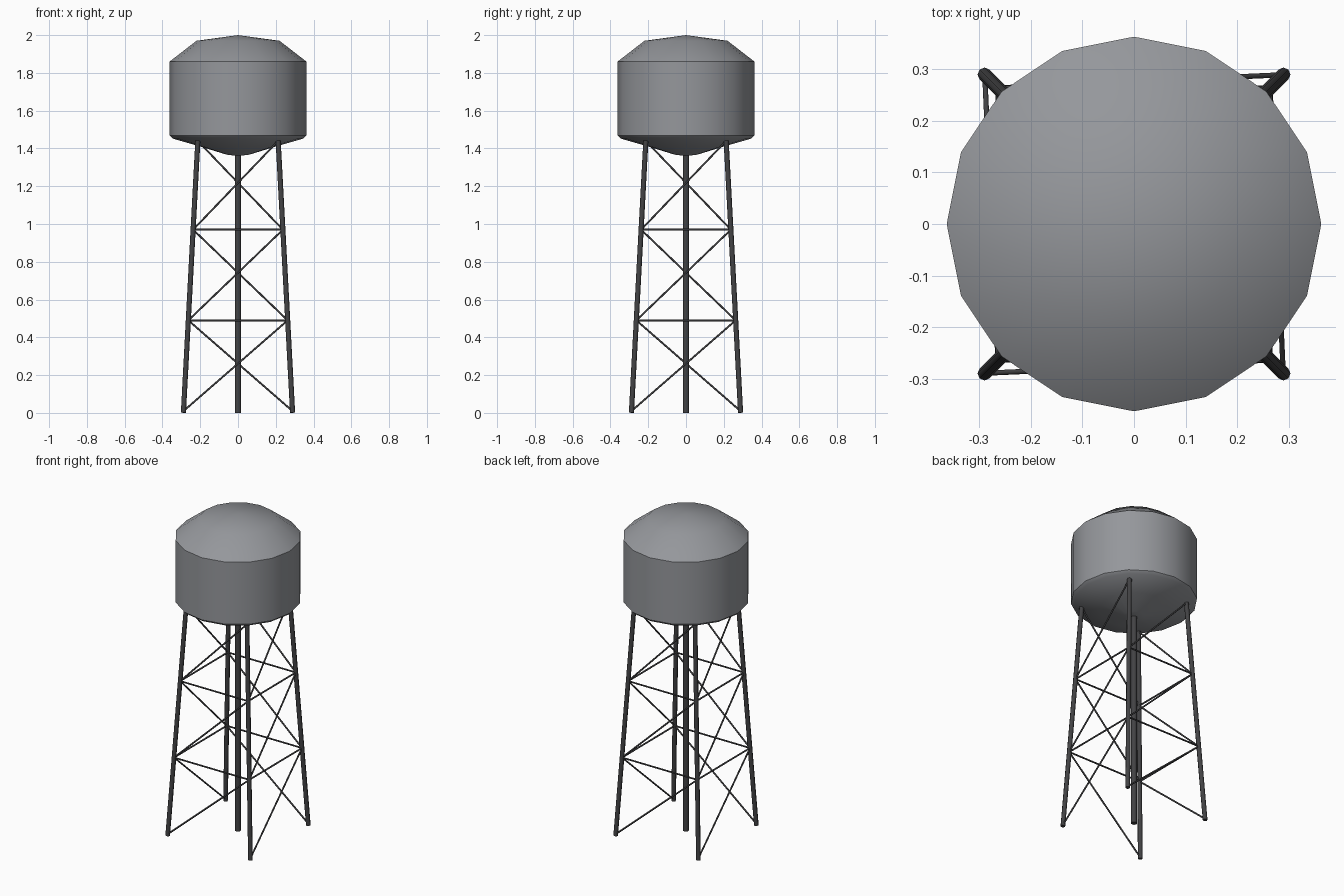
import bpy, bmesh, math
from mathutils import Vector

if "Cube" in bpy.data.objects:
    bpy.data.objects.remove(bpy.data.objects["Cube"])


def material(name, color):
    m = bpy.data.materials.new(name)
    m.use_nodes = True
    m.diffuse_color = (*color, 1)
    m.node_tree.nodes["Principled BSDF"].inputs["Base Color"].default_value = (*color, 1)
    return m


TANK_GREY = material("tank grey", (0.30, 0.31, 0.33))
DARK_STEEL = material("dark steel", (0.055, 0.055, 0.058))


def finish(obj, mat, angle):
    obj.data.materials.append(mat)
    bpy.ops.object.select_all(action='DESELECT')
    obj.select_set(True)
    bpy.context.view_layer.objects.active = obj
    bpy.ops.object.shade_smooth_by_angle(angle=math.radians(angle))


def rod(name, a, b, radius, sides):
    """Closed round bar between two points."""
    a, b = Vector(a), Vector(b)
    bpy.ops.mesh.primitive_cylinder_add(vertices=sides, radius=radius,
                                        depth=(b - a).length, location=(a + b) / 2)
    obj = bpy.context.object
    obj.name = name
    obj.rotation_euler = (b - a).to_track_quat('Z', 'Y').to_euler()
    finish(obj, DARK_STEEL, 50)


def lathe(name, profile, sides, mat):
    """Spin an (r, z) profile around the vertical axis."""
    bm = bmesh.new()
    verts = [bm.verts.new((r, 0, z)) for r, z in profile]
    edges = [bm.edges.new(pair) for pair in zip(verts, verts[1:])]
    bmesh.ops.spin(bm, geom=verts + edges, cent=(0, 0, 0), axis=(0, 0, 1),
                   angle=math.tau, steps=sides, use_duplicate=False)
    bmesh.ops.remove_doubles(bm, verts=bm.verts, dist=0.0005)
    bmesh.ops.recalc_face_normals(bm, faces=bm.faces)
    mesh = bpy.data.meshes.new(name)
    bm.to_mesh(mesh)
    bm.free()
    obj = bpy.data.objects.new(name, mesh)
    bpy.context.collection.objects.link(obj)
    finish(obj, mat, 45)


# Tank with domed roof and shallow bowl underneath
lathe("tank", [(0, 1.36), (0.06, 1.367), (0.2, 1.41), (0.345, 1.452), (0.362, 1.468),
               (0.362, 1.86), (0.22, 1.97), (0, 2.0)], 16, TANK_GREY)

# Central riser pipe
rod("riser_pipe", (0, 0, 0), (0, 0, 1.38), 0.017, 12)

# Legs lean inward toward the tank
CORNERS = [(-1, -1), (1, -1), (1, 1), (-1, 1)]
LEVELS = [0.01, 0.49, 0.97, 1.44]


def leg_point(corner, z):
    offset = 0.289 - 0.053 * z
    return (corner[0] * offset, corner[1] * offset, z)


for i, corner in enumerate(CORNERS):
    following = CORNERS[(i + 1) % 4]
    rod(f"leg_{i + 1}", leg_point(corner, 0.001), leg_point(corner, 1.45), 0.0135, 8)
    # One rising diagonal per bay, and a level strut at each joint
    for j, (low, high) in enumerate(zip(LEVELS, LEVELS[1:])):
        rod(f"diagonal_brace_{i + 1}_{j + 1}", leg_point(corner, low),
            leg_point(following, high), 0.005, 8)
        if j:
            rod(f"level_strut_{i + 1}_{j}", leg_point(corner, low),
                leg_point(following, low), 0.005, 8)
